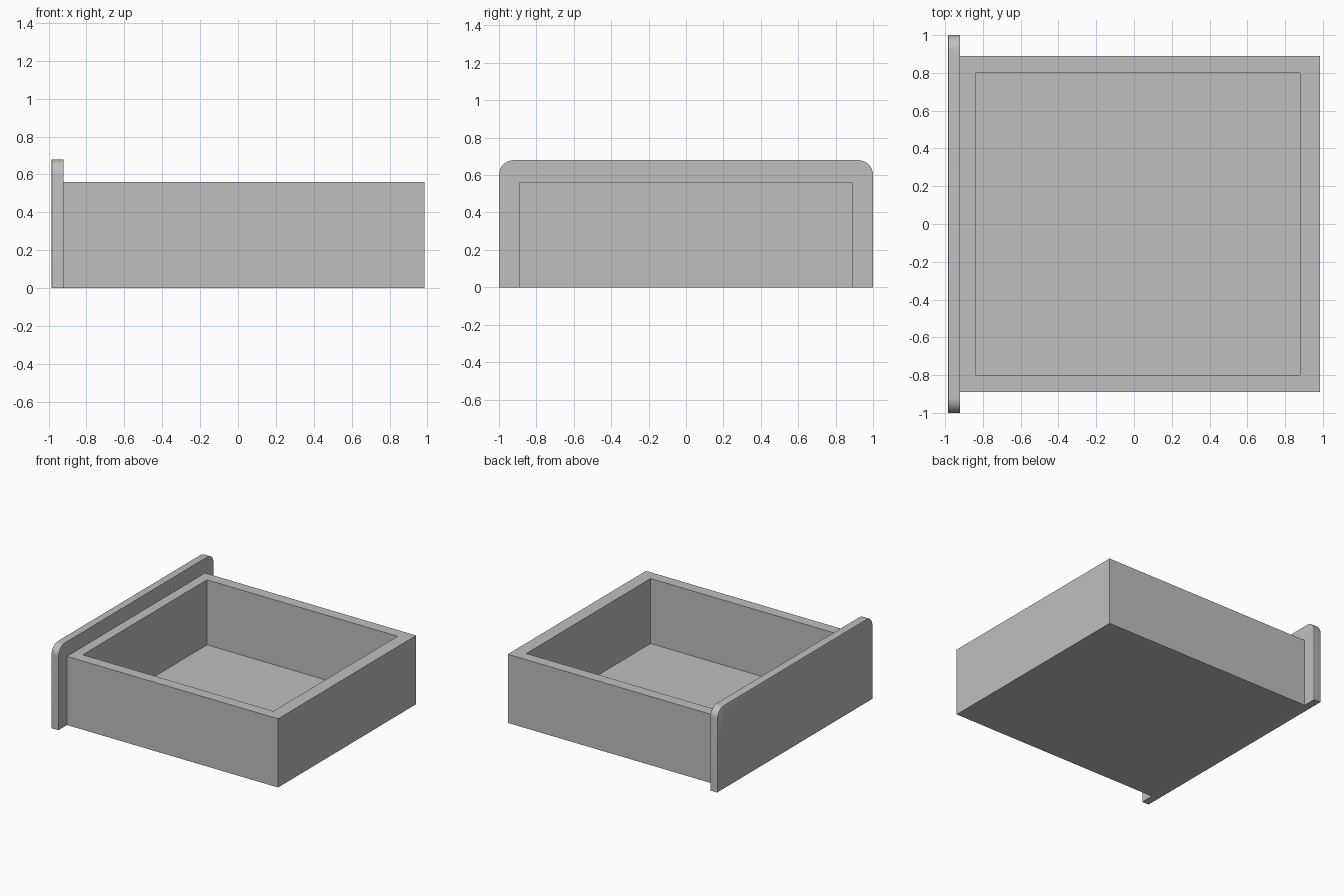
import bpy, bmesh, math

cube = bpy.data.objects.get("Cube")
if cube:
    bpy.data.objects.remove(cube, do_unlink=True)

grey = bpy.data.materials.new("plain_grey")
grey.use_nodes = True
grey.diffuse_color = (0.52, 0.52, 0.52, 1)
grey.node_tree.nodes["Principled BSDF"].inputs["Base Color"].default_value = (0.52, 0.52, 0.52, 1)

BACK, FRONT, JOIN = 0.985, -0.985, -0.92   # x of tray end, panel face, panel back


def finish(bm, name):
    bmesh.ops.recalc_face_normals(bm, faces=bm.faces)
    mesh = bpy.data.meshes.new(name)
    bm.to_mesh(mesh)
    bm.free()
    mesh.materials.append(grey)
    obj = bpy.data.objects.new(name, mesh)
    bpy.context.collection.objects.link(obj)
    return obj


def prism(bm, outline, x0, x1):
    """Extrude a (y, z) outline from x0 to x1; returns the face at x0."""
    face = bm.faces.new([bm.verts.new((x0, y, z)) for y, z in outline])
    ext = bmesh.ops.extrude_face_region(bm, geom=[face], use_keep_orig=True)
    for v in ext["geom"]:
        if isinstance(v, bmesh.types.BMVert):
            v.co.x = x1
    return face


def arc(cy, cz, r, start, end, steps):
    angles = [math.radians(start + (end - start) * i / steps) for i in range(steps + 1)]
    return [(cy + r * math.cos(a), cz + r * math.sin(a)) for a in angles]


# Open tray: the top face becomes the rim, then sinks to the inner floor
bm = bmesh.new()
prism(bm, [(-0.89, 0), (0.89, 0), (0.89, 0.56), (-0.89, 0.56)], JOIN, BACK)
bmesh.ops.recalc_face_normals(bm, faces=bm.faces)
top = max(bm.faces, key=lambda f: f.calc_center_median().z)
bmesh.ops.inset_region(bm, faces=[top], thickness=0.05)
for v in top.verts:
    v.co.x = 0.88 if v.co.x > 0 else -0.84
    v.co.y = math.copysign(0.80, v.co.y)
floor = bmesh.ops.extrude_discrete_faces(bm, faces=[top])["faces"][0]
for v in floor.verts:
    v.co.z = 0.03
tray = finish(bm, "tray")

# Front panel with rounded top corners and a softened outer rim
bm = bmesh.new()
outline = [(-1, 0), (1, 0)] + arc(0.92, 0.60, 0.08, 0, 90, 10) + arc(-0.92, 0.60, 0.08, 90, 180, 10)
face = prism(bm, outline, FRONT, JOIN)
bmesh.ops.recalc_face_normals(bm, faces=bm.faces)
bmesh.ops.bevel(bm, geom=list(face.edges), offset=0.006, segments=2, profile=0.5, affect='EDGES')
panel = finish(bm, "front_panel")

# Finger groove: a lengthwise cylinder cut from the panel and the tray wall
bm = bmesh.new()
bmesh.ops.create_cone(bm, cap_ends=True, segments=48, radius1=0.092, radius2=0.092, depth=1.8)
for v in bm.verts:
    x, y, z = v.co
    v.co = (FRONT + x, z, 0.42 + y)
cutter = finish(bm, "groove_cutter")
cutter.hide_render = True

for obj in (tray, panel):
    mod = obj.modifiers.new("groove", 'BOOLEAN')
    mod.operation = 'DIFFERENCE'
    mod.solver = 'EXACT'
    mod.object = cutter
    bpy.ops.object.select_all(action='DESELECT')
    bpy.context.view_layer.objects.active = obj
    obj.select_set(True)
    bpy.ops.object.modifier_apply(modifier=mod.name)
    bpy.ops.object.shade_smooth_by_angle(angle=math.radians(30))

bpy.data.objects.remove(cutter, do_unlink=True)
